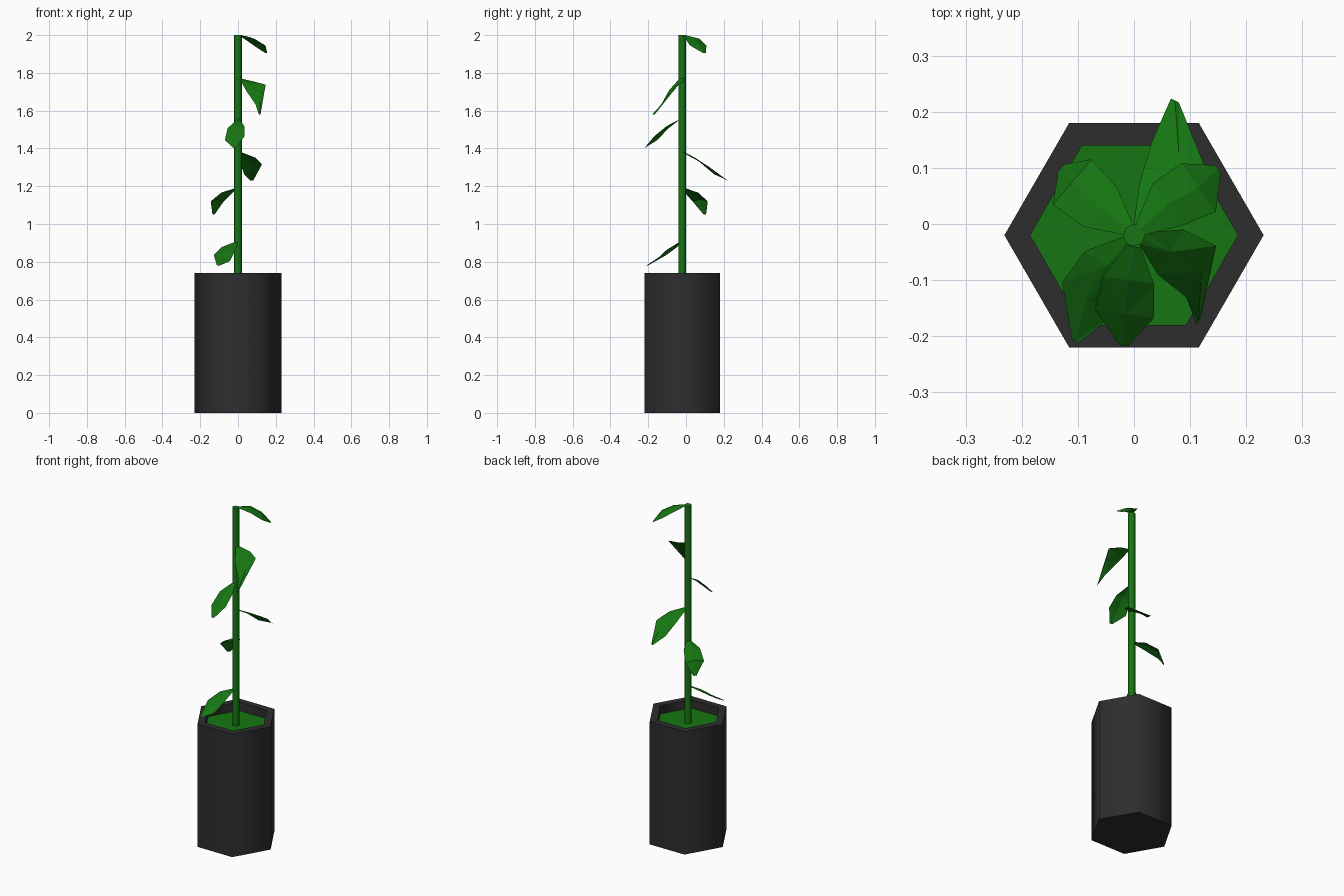
import bpy, bmesh, math
from mathutils import Vector

if "Cube" in bpy.data.objects:
    bpy.data.objects.remove(bpy.data.objects["Cube"])

def material(name, rgb):
    m = bpy.data.materials.new(name)
    m.diffuse_color = (*rgb, 1)
    m.use_nodes = True
    m.node_tree.nodes["Principled BSDF"].inputs["Base Color"].default_value = m.diffuse_color
    return m

DARK = material("dark_grey", (0.027, 0.027, 0.027))
GREEN = material("green", (0.008, 0.18, 0.006))
CENTRE_Y = -0.02

def finish(bm, name, mat, smooth_angle=None):
    me = bpy.data.meshes.new(name)
    bm.to_mesh(me)
    bm.free()
    me.materials.append(mat)
    ob = bpy.data.objects.new(name, me)
    bpy.context.collection.objects.link(ob)
    if smooth_angle:
        bpy.ops.object.select_all(action='DESELECT')
        ob.select_set(True)
        bpy.context.view_layer.objects.active = ob
        bpy.ops.object.shade_smooth_by_angle(angle=math.radians(smooth_angle))
    return ob

def turned(name, profile, sides, mat, cap_start=False, cap_end=False, smooth=None):
    """Sweep (radius, height) points around the vertical axis."""
    bm = bmesh.new()
    rings = []
    for r, z in profile:
        rings.append([bm.verts.new((r * math.cos(math.tau * i / sides),
                                    CENTRE_Y + r * math.sin(math.tau * i / sides), z))
                      for i in range(sides)])
    for a, b in zip(rings, rings[1:]):
        for i in range(sides):
            j = (i + 1) % sides
            bm.faces.new((a[i], a[j], b[j], b[i]))
    if cap_start:
        bm.faces.new(rings[0][::-1])
    if cap_end:
        bm.faces.new(rings[-1])
    return finish(bm, name, mat, smooth)

# Hexagonal pot with a rim and inner wall, filled with green soil
turned("pot", [(0.231, 0), (0.231, 0.74), (0.185, 0.74), (0.185, 0.69)], 6, DARK,
       cap_start=True, smooth=65)
turned("soil", [(0.185, 0.69)], 6, GREEN, cap_end=True)

# Straight stem
turned("stem", [(0.02, 0.69), (0.02, 2.0)], 8, GREEN, cap_end=True, smooth=50)

def leaf(name, roll, spine, half_widths=(0.012, 0.046, 0.053, 0.008)):
    """Drooping leaf: rows of left, middle, right points along a spine."""
    pts = [Vector(p) for p in spine]
    out = (pts[2] - pts[0]).to_2d().normalized()
    side = Vector((-out.y, out.x, 0))
    bm = bmesh.new()
    rows = []
    for i, (p, w) in enumerate(zip(pts, half_widths)):
        tilt = Vector((0, 0, roll * i / 2 if i < 3 else 0))
        fold = Vector((0, 0, 0.1 * w))
        rows.append([bm.verts.new(p + (side + tilt) * w - fold),
                     bm.verts.new(p + fold),
                     bm.verts.new(p - (side + tilt) * w - fold)])
    for a, b in zip(rows, rows[1:]):
        for k in (0, 1):
            bm.faces.new((a[k], b[k], b[k + 1], a[k + 1]))
    bmesh.ops.triangulate(bm, faces=bm.faces[:])
    finish(bm, name, GREEN)

# Leaves from top to bottom: roll, then base, near, far and tip points
LEAVES = [
    (0.0, [(0.01, -0.01, 2.0), (0.06, 0.035, 1.985), (0.115, 0.065, 1.95), (0.15, 0.098, 1.905)]),
    (1.0, [(0.015, -0.025, 1.77), (0.065, -0.05, 1.735), (0.12, -0.085, 1.69), (0.115, -0.173, 1.58)]),
    (0.2, [(0, -0.04, 1.55), (-0.01, -0.1, 1.515), (-0.017, -0.16, 1.46), (-0.018, -0.217, 1.405)]),
    (-0.5, [(0.01, -0.01, 1.38), (0.05, 0.05, 1.345), (0.08, 0.125, 1.295), (0.073, 0.22, 1.23)]),
    (0.0, [(-0.01, -0.01, 1.19), (-0.06, 0.03, 1.17), (-0.11, 0.075, 1.125), (-0.13, 0.1, 1.05)]),
    (-0.3, [(-0.01, -0.03, 0.905), (-0.05, -0.075, 0.875), (-0.085, -0.135, 0.825), (-0.105, -0.208, 0.78)]),
]
for n, (roll, spine) in enumerate(LEAVES, 1):
    leaf(f"leaf_{n}", roll, spine)
